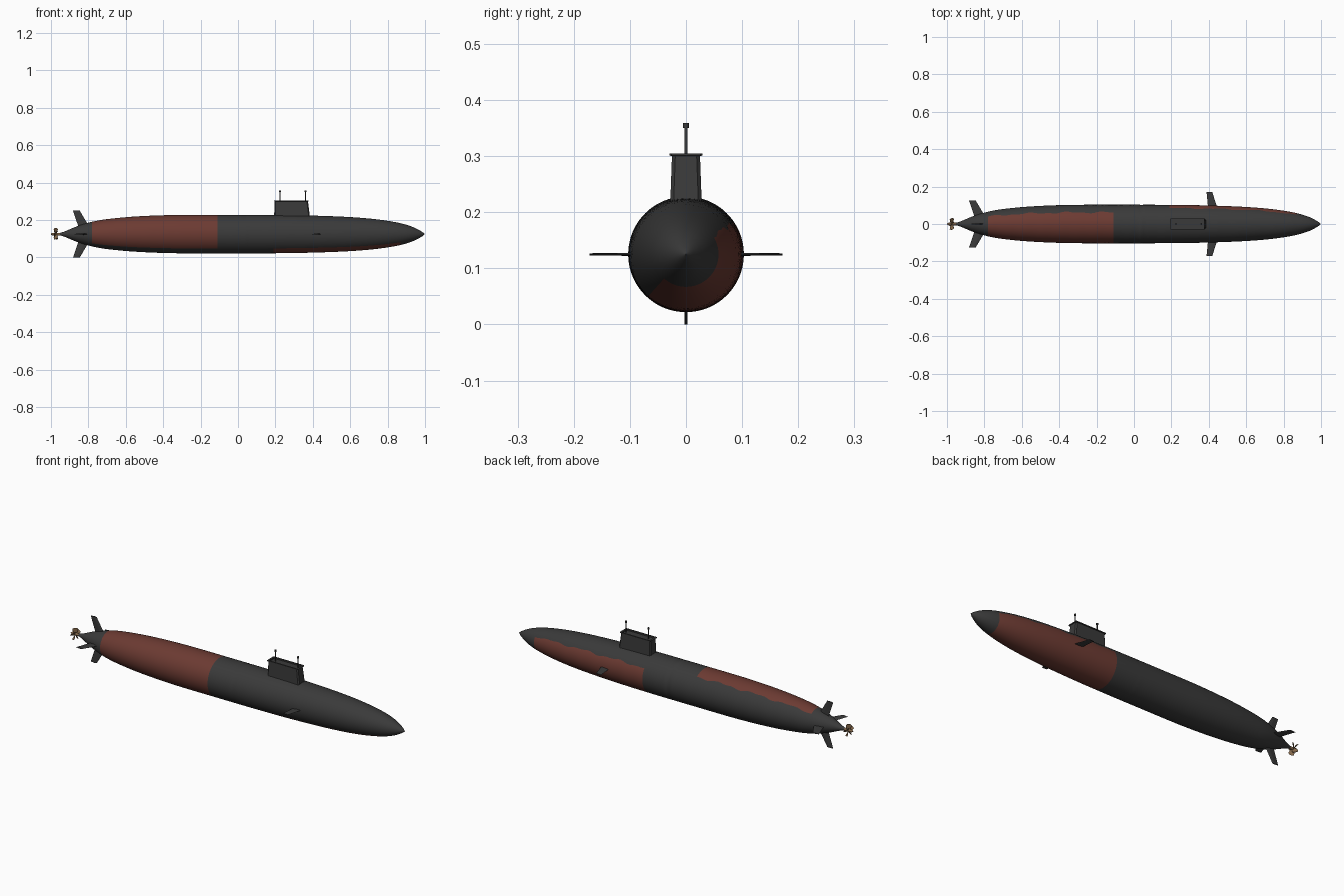
import bpy, bmesh, math
from mathutils import Vector, Matrix

if bpy.data.objects.get("Cube"):
    bpy.data.objects.remove(bpy.data.objects["Cube"])

AXIS = 0.125


def material(name, rgb):
    m = bpy.data.materials.new(name)
    m.use_nodes = True
    m.diffuse_color = (*rgb, 1)
    m.node_tree.nodes["Principled BSDF"].inputs["Base Color"].default_value = (*rgb, 1)
    return m


dark = material("dark grey", (0.042, 0.042, 0.042))
red = material("dull red", (0.15, 0.043, 0.032))
bronze = material("bronze", (0.25, 0.15, 0.075))


def finish(name, bm, *mats, smooth=None):
    bmesh.ops.recalc_face_normals(bm, faces=bm.faces)
    mesh = bpy.data.meshes.new(name)
    bm.to_mesh(mesh)
    bm.free()
    ob = bpy.data.objects.new(name, mesh)
    bpy.context.collection.objects.link(ob)
    for m in mats:
        mesh.materials.append(m)
    if smooth:
        bpy.ops.object.select_all(action='DESELECT')
        ob.select_set(True)
        bpy.context.view_layer.objects.active = ob
        bpy.ops.object.shade_smooth_by_angle(angle=math.radians(smooth))
    return ob


def loft(bm, loops):
    """Skin between matching loops of points and cap both ends."""
    rings = [[bm.verts.new(p) for p in loop] for loop in loops]
    n = len(rings[0])
    for a, b in zip(rings, rings[1:]):
        for i in range(n):
            j = (i + 1) % n
            bm.faces.new((a[i], a[j], b[j], b[i]))
    bm.faces.new(rings[0])
    bm.faces.new(rings[-1])


def cylinder(bm, centre, radius, depth, rot=Matrix(), top=None, sides=16):
    bmesh.ops.create_cone(bm, cap_ends=True, segments=sides, radius1=radius,
                          radius2=radius if top is None else top, depth=depth,
                          matrix=Matrix.Translation(centre) @ rot)


# Hull: turned profile (x, radius), smoothly interpolated
PROFILE = [(-0.955, 0.006), (-0.93, 0.013), (-0.86, 0.042), (-0.78, 0.066), (-0.7, 0.08),
           (-0.55, 0.094), (-0.35, 0.102), (-0.11, 0.103), (0.19, 0.1025), (0.4, 0.099),
           (0.6, 0.091), (0.75, 0.078), (0.87, 0.058), (0.94, 0.036), (0.985, 0.012), (0.998, 0.001)]
slopes = []
for i in range(len(PROFILE)):
    a, b = PROFILE[max(i - 1, 0)], PROFILE[min(i + 1, len(PROFILE) - 1)]
    slopes.append((b[1] - a[1]) / (b[0] - a[0]))
stations = []
for i, ((x0, r0), (x1, r1)) in enumerate(zip(PROFILE, PROFILE[1:])):
    steps = max(2, round((x1 - x0) / 0.02))
    for k in range(steps):
        t, h = k / steps, x1 - x0
        r = ((1 + 2 * t) * (1 - t) ** 2 * r0 + t * (1 - t) ** 2 * h * slopes[i]
             + t * t * (3 - 2 * t) * r1 + t * t * (t - 1) * h * slopes[i + 1])
        stations.append((x0 + t * h, r))
stations.append(PROFILE[-1])

HALF = 40          # columns on each side of the two paint seams
LOW = math.radians(-48)


def upper_seam(x):
    """Wavy paint edge on the back side, as an angle from -y over the top."""
    base = 127 if x < 0.04 else 146
    return math.radians(base + 2.5 * math.sin(x * 31) + 1.8 * math.sin(x * 67 + 1))


bm = bmesh.new()
rings = []
for x, r in stations:
    seam = upper_seam(x)
    angles = [LOW + (seam - LOW) * i / HALF for i in range(HALF)]
    angles += [seam + (LOW + math.tau - seam) * i / HALF for i in range(HALF)]
    rings.append([bm.verts.new((x, -r * math.cos(a), AXIS + r * math.sin(a))) for a in angles])
for (a, b), (s, e) in zip(zip(rings, rings[1:]), zip(stations, stations[1:])):
    mid = (s[0] + e[0]) / 2
    for i in range(2 * HALF):
        j = (i + 1) % (2 * HALF)
        face = bm.faces.new((a[i], a[j], b[j], b[i]))
        aft = -0.78 < mid < -0.11 and i < HALF
        fore = 0.19 < mid < 0.87 and i >= HALF
        face.material_index = 1 if aft or fore else 0
bm.faces.new(rings[0])
bm.faces.new(rings[-1])
finish("hull", bm, dark, red, smooth=40)


# Fins: tapered, swept foils growing outward from the hull
def fin(name, root, tip, inner, outer, thick, angle):
    def section(chord, out, th):
        back, front = chord
        mid = back + (front - back) * 0.6
        pts = [(back, 0), (mid, -th), (front - 0.004, -th * 0.7), (front, 0),
               (front - 0.004, th * 0.7), (mid, th)]
        turn = Matrix.Rotation(angle, 3, 'X')
        return [turn @ Vector((x, out, z)) + Vector((0, 0, AXIS)) for x, z in pts]
    b = bmesh.new()
    loft(b, [section(root, inner, thick), section(tip, outer, thick * 0.6)])
    finish(name, b, dark)


for k, label in enumerate(("left_stern_plane", "upper_rudder", "right_stern_plane", "lower_rudder")):
    fin(label, (-0.85, -0.79), (-0.882, -0.846), 0.03, 0.125, 0.004, k * math.pi / 2)
for k, label in enumerate(("back_bow_plane", "front_bow_plane")):
    fin(label, (0.396, 0.446), (0.388, 0.418), 0.085, 0.172, 0.003, k * math.pi)


# Sail: tapered block with chamfered corners, a lip and a recessed top
def sail_loop(x0, x1, w, z, c=0.006):
    return [(x0 + c, -w, z), (x1 - c, -w, z), (x1, -w + c, z), (x1, w - c, z),
            (x1 - c, w, z), (x0 + c, w, z), (x0, w - c, z), (x0, -w + c, z)]


bm = bmesh.new()
loft(bm, [sail_loop(0.192, 0.388, 0.029, 0.19), sail_loop(0.196, 0.374, 0.025, 0.300),
          sail_loop(0.193, 0.378, 0.029, 0.301, 0.003), sail_loop(0.193, 0.378, 0.029, 0.305, 0.003),
          sail_loop(0.203, 0.368, 0.022, 0.305, 0.003), sail_loop(0.203, 0.368, 0.022, 0.298, 0.003)])
finish("sail", bm, dark)

# Masts with thicker heads
for label, x in (("aft_mast", 0.225), ("forward_mast", 0.36)):
    bm = bmesh.new()
    cylinder(bm, (x, 0, 0.323), 0.0028, 0.056)
    cylinder(bm, (x, 0, 0.3545), 0.005, 0.009)
    finish(label, bm, dark, smooth=40)

# Propeller: hub and twisted blades
bm = bmesh.new()
along = Matrix.Rotation(-math.pi / 2, 4, 'Y')
cylinder(bm, (-0.972, 0, AXIS), 0.007, 0.04, along)
cylinder(bm, (-0.996, 0, AXIS), 0.007, 0.008, along, top=0.003)
BLADES = 5
for k in range(BLADES):
    turn = Matrix.Rotation(math.tau * k / BLADES, 3, 'X')
    loops = []
    for out, chord, twist in ((0.004, 0.008, 60), (0.016, 0.013, 50), (0.027, 0.014, 40), (0.032, 0.007, 35)):
        t = math.radians(twist)
        along_chord = Vector((math.cos(t), math.sin(t), 0))
        across = Vector((-math.sin(t), math.cos(t), 0)) * 0.0012
        mid = Vector((-0.974, 0, out))
        loops.append([turn @ (mid + along_chord * s * chord + across * c) + Vector((0, 0, AXIS))
                      for s, c in ((-1, -1), (1, -1), (1, 1), (-1, 1))])
    loft(bm, loops)
finish("propeller", bm, bronze, smooth=30)
